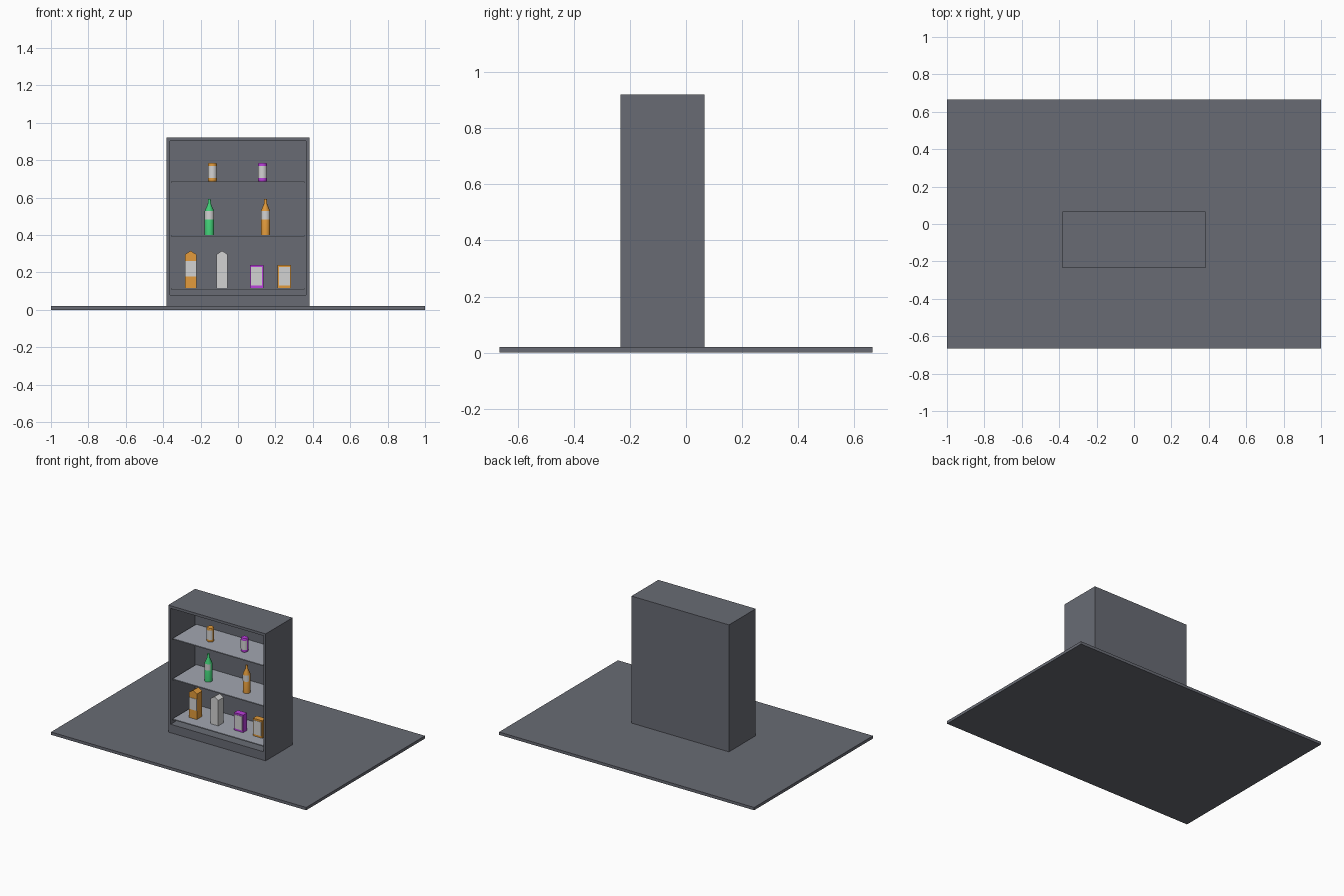
import bpy, bmesh, math
from mathutils import Vector

if "Cube" in bpy.data.objects:
    bpy.data.objects.remove(bpy.data.objects["Cube"])


def material(name, rgb):
    m = bpy.data.materials.new(name)
    m.diffuse_color = (*rgb, 1)
    m.use_nodes = True
    m.node_tree.nodes["Principled BSDF"].inputs["Base Color"].default_value = m.diffuse_color
    return m


GREY = material("charcoal grey", (0.14, 0.148, 0.175))
SHELF = material("light shelf grey", (0.36, 0.385, 0.44))
WHITE = material("label white", (0.65, 0.65, 0.65))
ORANGE = material("orange", (0.77, 0.33, 0.045))
PURPLE = material("purple", (0.5, 0.05, 0.72))
GREEN = material("green", (0.056, 0.64, 0.19))

ROW_Y = -0.113          # all goods stand in one line on the shelves


def finish(bm, name, mat, smooth=False, recalc=True):
    if recalc:
        bmesh.ops.recalc_face_normals(bm, faces=bm.faces[:])
    mesh = bpy.data.meshes.new(name)
    bm.to_mesh(mesh)
    bm.free()
    mesh.materials.append(mat)
    ob = bpy.data.objects.new(name, mesh)
    bpy.context.collection.objects.link(ob)
    if smooth:
        bpy.ops.object.select_all(action='DESELECT')
        ob.select_set(True)
        bpy.context.view_layer.objects.active = ob
        bpy.ops.object.shade_smooth_by_angle(angle=math.radians(30))
    return ob


def cube_mesh(lo, hi):
    bm = bmesh.new()
    bmesh.ops.create_cube(bm, size=1)
    lo, hi = Vector(lo), Vector(hi)
    for v in bm.verts:
        v.co = Vector([(lo[i] + hi[i]) / 2 + v.co[i] * (hi[i] - lo[i]) for i in range(3)])
    return bm


def box(name, lo, hi, mat):
    return finish(cube_mesh(lo, hi), name, mat)


def lathe(name, x, profile, mat, sides=24):
    """Closed turned body from (radius, height) points."""
    bm = bmesh.new()
    rings = []
    for r, z in profile:
        rings.append([bm.verts.new((x + r * math.sin(2 * math.pi * i / sides),
                                    ROW_Y - r * math.cos(2 * math.pi * i / sides), z))
                      for i in range(sides)])
    for a, b in zip(rings, rings[1:]):
        for i in range(sides):
            j = (i + 1) % sides
            bm.faces.new((a[i], a[j], b[j], b[i]))
    bm.faces.new(rings[0][::-1])
    bm.faces.new(rings[-1])
    return finish(bm, name, mat, smooth=True)


def curved_label(name, x, r, z0, z1, half_angle=70, steps=10):
    """Label wrapped around the front of a turned body."""
    bm = bmesh.new()
    cols = []
    for i in range(steps + 1):
        a = math.radians(half_angle) * (2 * i / steps - 1)
        cols.append([bm.verts.new((x + r * math.sin(a), ROW_Y - r * math.cos(a), z))
                     for z in (z0, z1)])
    for p, q in zip(cols, cols[1:]):
        bm.faces.new((p[0], q[0], q[1], p[1]))
    return finish(bm, name, WHITE, smooth=True, recalc=False)


def front_label(name, x, w, z0, z1, front):
    box(name, (x - w / 2, front - 0.002, z0), (x + w / 2, front + 0.001, z1), WHITE)


def can(name, x, mat):
    z, r = 0.686, 0.024
    lathe(name, x, [(r - 0.003, z), (r, z + 0.005), (r, z + 0.093),
                    (r - 0.003, z + 0.098)], mat)
    curved_label(name + "_label", x, r + 0.001, z + 0.018, z + 0.083)


def bottle(name, x, mat):
    z, r = 0.4, 0.025
    lathe(name, x, [(r, z), (r, z + 0.128), (0.009, z + 0.165),
                    (0.007, z + 0.192)], mat)
    curved_label(name + "_label", x, r + 0.001, z + 0.083, z + 0.127)


def carton(name, x, mat):
    """Drink carton with a gabled top, ridge running front to back."""
    bm = bmesh.new()
    w, d = 0.03, 0.03
    outline = [(-w, 0.116), (w, 0.116), (w, 0.296), (0, 0.315), (-w, 0.296)]
    face = bm.faces.new([bm.verts.new((x + px, ROW_Y - d, pz)) for px, pz in outline])
    out = bmesh.ops.extrude_face_region(bm, geom=[face])
    back = [g for g in out["geom"] if isinstance(g, bmesh.types.BMVert)]
    bmesh.ops.translate(bm, verts=back, vec=(0, 2 * d, 0))
    # close the front again if the extrusion consumed it
    rim = [e for e in bm.edges if e.is_boundary]
    if rim:
        bmesh.ops.holes_fill(bm, edges=rim, sides=0)
    finish(bm, name, mat)
    if mat is not WHITE:
        front_label(name + "_label", x, 0.06, 0.178, 0.26, ROW_Y - d)


def packet(name, x, mat):
    w, d = 0.036, 0.022
    box(name, (x - w, ROW_Y - d, 0.116), (x + w, ROW_Y + d, 0.24), mat)
    front_label(name + "_label", x, 0.06, 0.13, 0.228, ROW_Y - d)


# Floor slab
box("floor", (-1, -0.665, 0), (1, 0.665, 0.02), GREY)

# Cabinet: one block with its front inset and pushed in, deeper plinth below
bm = cube_mesh((-0.383, -0.234, 0.02), (0.381, 0.066, 0.92))
front = min(bm.faces, key=lambda f: f.calc_center_median().y)
bmesh.ops.inset_region(bm, faces=[front], thickness=0.026)
for v in front.verts:
    if v.co.z < 0.4:
        v.co.z = 0.08
pushed = bmesh.ops.extrude_discrete_faces(bm, faces=[front])["faces"][0]
bmesh.ops.translate(bm, verts=pushed.verts[:], vec=(0, 0.275, 0))
finish(bm, "cabinet", GREY)

# Shelves
for i, top in enumerate((0.116, 0.4, 0.686)):
    box(f"shelf_{i + 1}", (-0.357, -0.222, top - 0.007), (0.355, 0.041, top), SHELF)

# Goods
can("orange_can", -0.137, ORANGE)
can("purple_can", 0.131, PURPLE)
bottle("green_bottle", -0.153, GREEN)
bottle("orange_bottle", 0.147, ORANGE)
carton("orange_carton", -0.253, ORANGE)
carton("white_carton", -0.085, WHITE)
packet("purple_packet", 0.099, PURPLE)
packet("orange_packet", 0.248, ORANGE)
